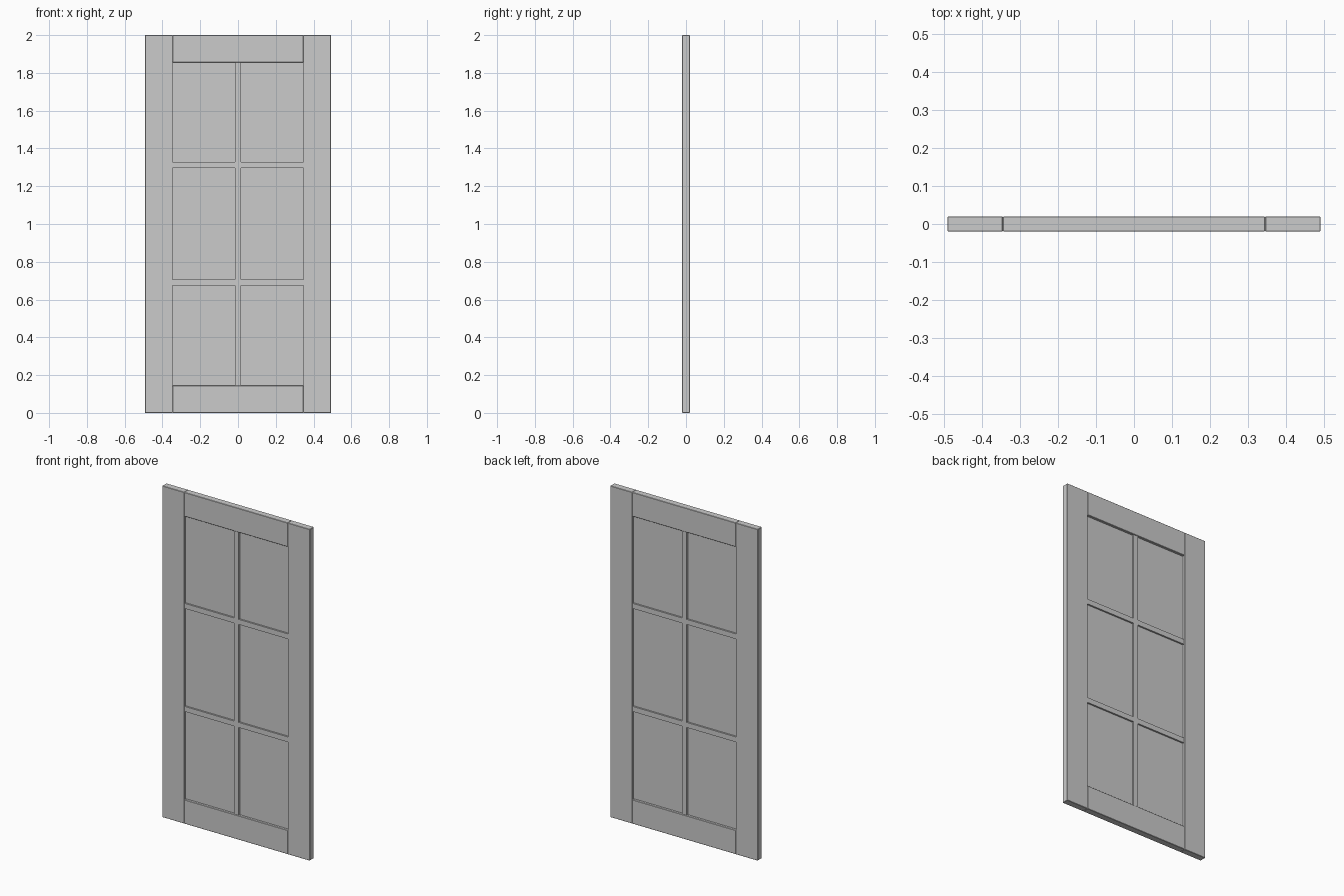
import bpy

if "Cube" in bpy.data.objects:
    bpy.data.objects.remove(bpy.data.objects["Cube"])

W, H, T = 0.4925, 2.0, 0.04      # half width, height, thickness
INNER = 0.346                    # half width of the opening
RAIL = 0.145                     # rail height
BAR = 0.031                      # glazing bar width
BAR_T, PANEL_T = 0.03, 0.01      # bar and panel thickness


def box(name, x0, x1, z0, z1, depth, bevel=0.0):
    bpy.ops.mesh.primitive_cube_add(size=1, location=((x0 + x1) / 2, 0, (z0 + z1) / 2))
    ob = bpy.context.object
    ob.name = name
    ob.scale = (x1 - x0, depth, z1 - z0)
    bpy.ops.object.transform_apply(location=False, rotation=False, scale=True)
    if bevel:
        mod = ob.modifiers.new("edge_chamfer", 'BEVEL')
        mod.width = bevel
        mod.segments = 1
    return ob


# Stiles with softly chamfered edges
box("left_stile", -W, -INNER, 0, H, T, 0.002)
box("right_stile", INNER, W, 0, H, T, 0.002)

# Top and bottom rails between the stiles
box("bottom_rail", -INNER, INNER, 0, RAIL, T, 0.002)
box("top_rail", -INNER, INNER, H - RAIL, H, T, 0.002)

# Recessed panel, tucked into the frame
box("panel", -INNER - 0.01, INNER + 0.01, RAIL - 0.01, H - RAIL + 0.01, PANEL_T)

# Glazing bars on both faces: one upright, two crossing rows
box("upright_bar", -BAR / 2, BAR / 2, RAIL, H - RAIL, BAR_T)
for row, z in (("lower", 0.69), ("upper", 1.312)):
    for side, x0, x1 in (("left", -INNER, -BAR / 2), ("right", BAR / 2, INNER)):
        box(f"{row}_{side}_bar", x0, x1, z - BAR / 2, z + BAR / 2, BAR_T)
